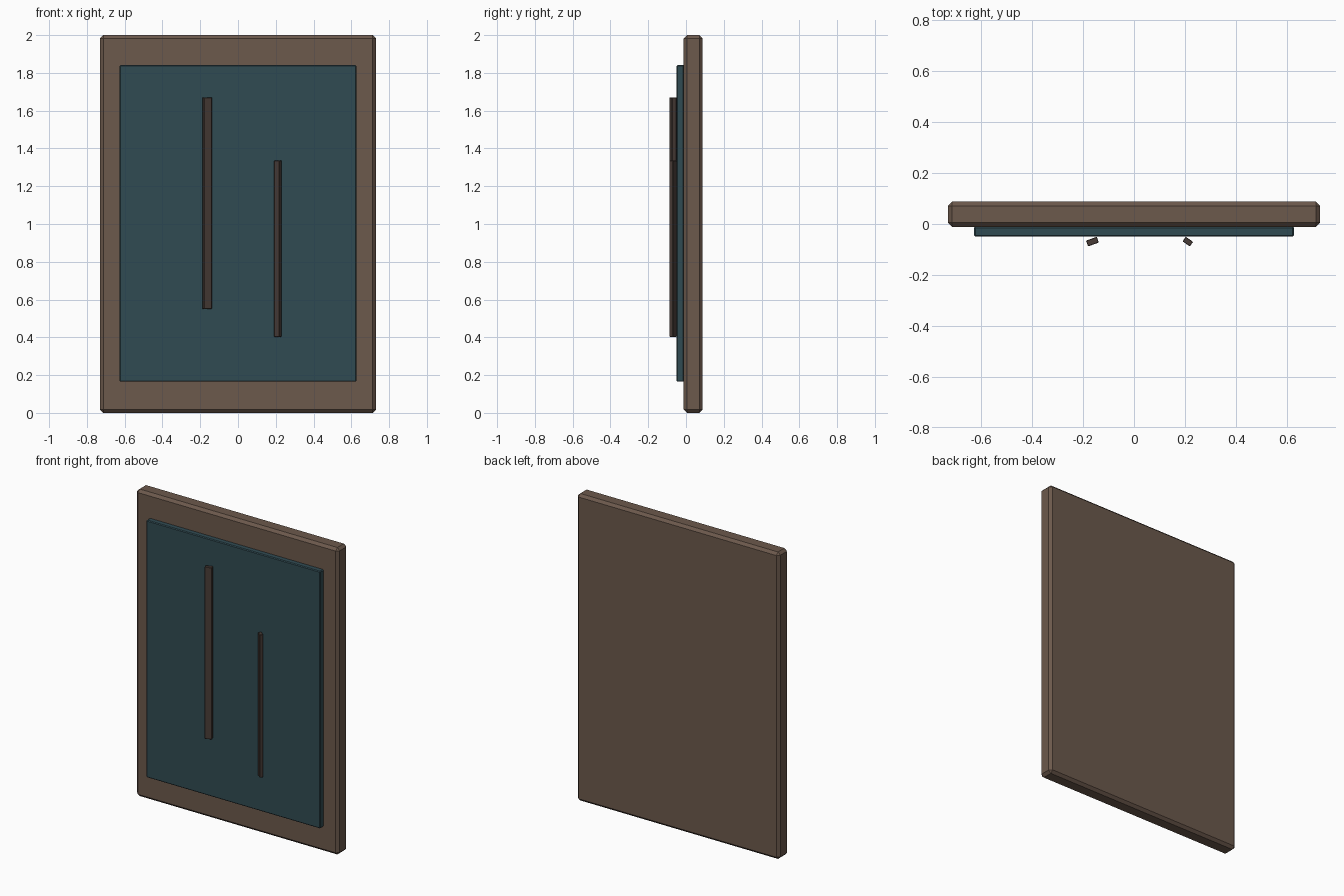
import bpy
from math import radians

if "Cube" in bpy.data.objects:
    bpy.data.objects.remove(bpy.data.objects["Cube"])


def material(name, rgb):
    m = bpy.data.materials.new(name)
    m.diffuse_color = (*rgb, 1)
    m.use_nodes = True
    m.node_tree.nodes["Principled BSDF"].inputs["Base Color"].default_value = m.diffuse_color
    return m


def box(name, centre, size, mat, bevel, turn=0):
    bpy.ops.mesh.primitive_cube_add(size=1, location=centre)
    ob = bpy.context.object
    ob.name = name
    ob.scale = size
    bpy.ops.object.transform_apply(location=False, rotation=False, scale=True)
    ob.rotation_euler.z = radians(turn)
    ob.data.materials.append(mat)
    mod = ob.modifiers.new("edge_chamfer", 'BEVEL')
    mod.width = bevel
    mod.segments = 1
    return ob


wood = material("brown_wood", (0.15, 0.1, 0.072))
glass = material("dark_teal_glass", (0.03, 0.07, 0.085))
streak = material("dark_streak", (0.065, 0.045, 0.038))

# Backing slab that shows as the frame border
box("frame_slab", (0, 0.038, 1.0), (1.46, 0.1, 2.0), wood, 0.017)

# Raised panel on the front
box("front_panel", (0, -0.03, 1.003), (1.254, 0.04, 1.676), glass, 0.005)

# Thin twisted strips on the panel
box("left_strip", (-0.163, -0.069, 1.11), (0.045, 0.024, 1.12), streak, 0.002, 20)
box("right_strip", (0.211, -0.069, 0.869), (0.035, 0.022, 0.932), streak, 0.002, -35)
